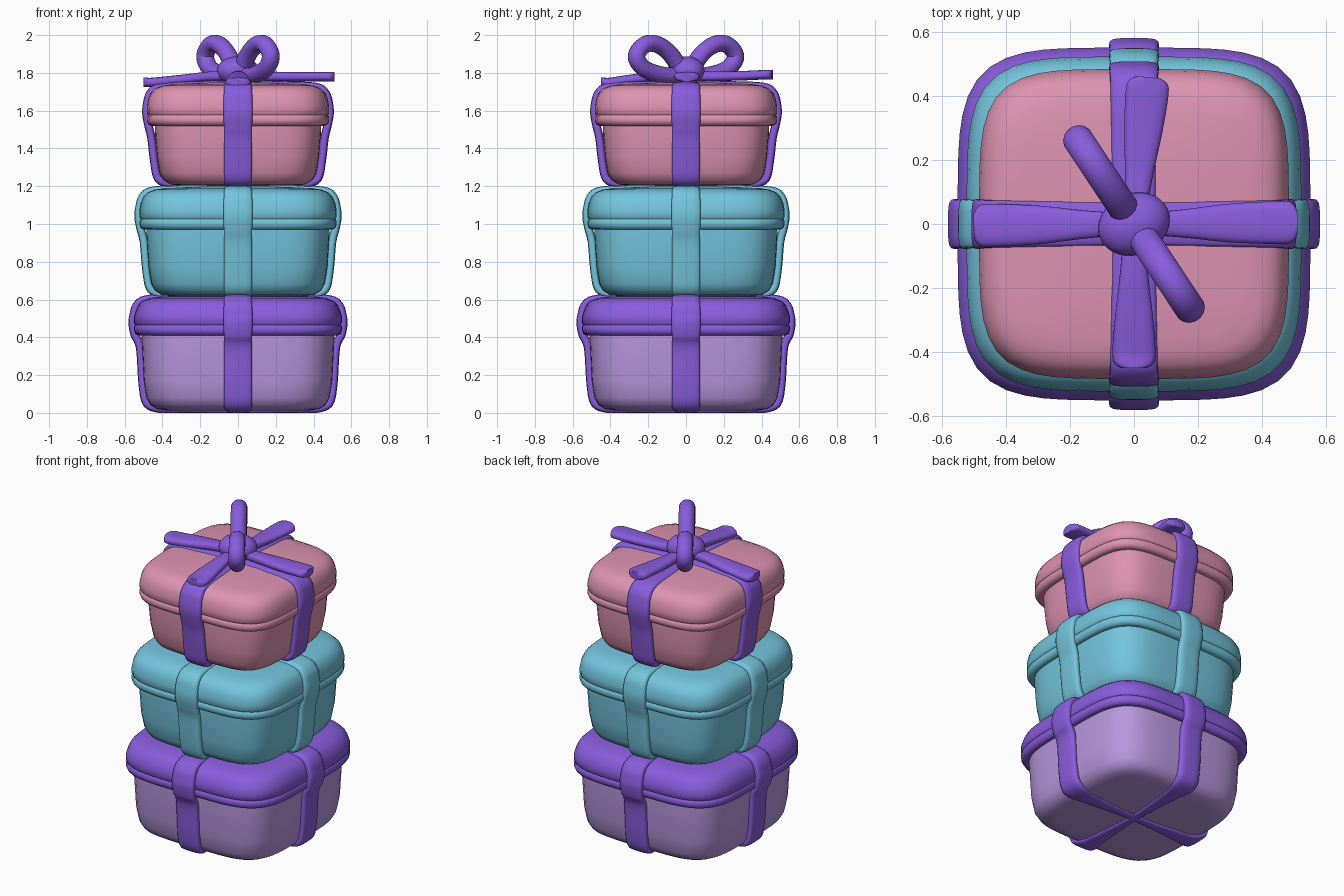
import bpy, bmesh, math
from mathutils import Vector

if "Cube" in bpy.data.objects:
    bpy.data.objects.remove(bpy.data.objects["Cube"])


def material(name, rgb):
    m = bpy.data.materials.new(name)
    lin = [((c / 255 + 0.055) / 1.055) ** 2.4 for c in rgb]
    m.diffuse_color = (*lin, 1)
    m.use_nodes = True
    m.node_tree.nodes["Principled BSDF"].inputs["Base Color"].default_value = m.diffuse_color
    return m


PURPLE = material("purple", (138, 93, 222))
LILAC = material("lilac", (184, 151, 222))
TEAL = material("teal", (116, 197, 221))
PINK = material("pink", (222, 147, 177))


def finish(name, bm, mat, angle=60):
    bmesh.ops.recalc_face_normals(bm, faces=bm.faces)
    me = bpy.data.meshes.new(name)
    bm.to_mesh(me)
    bm.free()
    me.materials.append(mat)
    ob = bpy.data.objects.new(name, me)
    bpy.context.collection.objects.link(ob)
    for p in me.polygons:
        p.use_smooth = True
    bpy.context.view_layer.objects.active = ob
    ob.select_set(True)
    bpy.ops.object.shade_smooth_by_angle(angle=math.radians(angle))
    ob.select_set(False)
    return ob


def skin(bm, rings, closed):
    n = len(rings[0])
    for i in range(len(rings) if closed else len(rings) - 1):
        a, b = rings[i], rings[(i + 1) % len(rings)]
        for j in range(n):
            k = (j + 1) % n
            bm.faces.new((a[j], a[k], b[k], b[j]))
    if not closed:
        bm.faces.new(rings[0])
        bm.faces.new(rings[-1])


def superellipse(a, b, e, n):
    pts = []
    for i in range(n):
        t = 2 * math.pi * (i + 0.5) / n
        c, s = math.cos(t), math.sin(t)
        r = (abs(c) ** e + abs(s) ** e) ** (-1 / e)
        pts.append((a * r * c, b * r * s))
    return pts


def smooth(pts, closed=False, steps=5):
    # Catmull-Rom through the given points
    pts = [Vector(p) for p in pts]
    n = len(pts)
    get = (lambda i: pts[i % n]) if closed else (lambda i: pts[max(0, min(n - 1, i))])
    out = []
    for i in range(n if closed else n - 1):
        p0, p1, p2, p3 = (get(i + k) for k in (-1, 0, 1, 2))
        for s in range(steps):
            t = s / steps
            out.append(0.5 * (2 * p1 + (p2 - p0) * t + (2 * p0 - 5 * p1 + 4 * p2 - p3) * t * t
                              + (3 * p1 - p0 - 3 * p2 + p3) * t ** 3))
    if not closed:
        out.append(pts[-1])
    return out


def loft(name, profile, mat):
    # rounded-square rings following a (half width, z) profile
    bm = bmesh.new()
    rings = [[bm.verts.new((x, y, z)) for x, y in superellipse(w, w, 4.5, 72)]
             for w, z in profile]
    skin(bm, rings, False)
    return finish(name, bm, mat)


def sweep(name, path, direction, section, mat, closed):
    # path of (distance along direction, z, width scale) in an upright plane
    d = Vector(direction).normalized()
    up = Vector((0, 0, 1))
    side = up.cross(d)
    pts = smooth(path, closed)
    n = len(pts)
    bm = bmesh.new()
    rings = []
    for i, p in enumerate(pts):
        q0 = pts[(i - 1) % n] if closed else pts[max(i - 1, 0)]
        q1 = pts[(i + 1) % n] if closed else pts[min(i + 1, n - 1)]
        t = q1 - q0
        nor = (d * t.y - up * t.x).normalized()
        c = d * p.x + up * p.y
        rings.append([bm.verts.new(c + side * a * p.z + nor * b) for a, b in section])
    skin(bm, rings, closed)
    return finish(name, bm, mat)


def gift(label, z0, zl, zt, wb, wl, rb, rl, body, lid, ribbon):
    # box body with soft bottom edge
    loft(label + "_box", [(0.02, z0 + 0.012), (wb - 0.13, z0 + 0.013), (wb - 0.08, z0 + 0.02),
                          (wb - 0.045, z0 + 0.042), (wb - 0.025, z0 + 0.08),
                          (wb - 0.01, z0 + 0.17), (wb, zl - 0.03), (wb, zl + 0.05)], body)
    # pillowy lid with a rim groove
    loft(label + "_lid", [(0.02, zl + 0.02), (wb - 0.03, zl + 0.012), (wl - 0.025, zl), (wl - 0.008, zl + 0.007),
                          (wl, zl + 0.025), (wl, zl + 0.048), (wl - 0.007, zl + 0.056),
                          (wl, zl + 0.066), (wl, zl + 0.1), (wl - 0.007, zt - 0.078),
                          (wl - 0.022, zt - 0.045), (wl - 0.045, zt - 0.022), (wl - 0.08, zt - 0.008),
                          (wl - 0.13, zt), (wl - 0.3, zt + 0.008), (0.02, zt + 0.01)], lid)
    # two ribbons wrapped round the box, crossing underneath
    half = [(rb - 0.2, z0, 0.7), (rb - 0.09, z0 + 0.005, 0.95), (rb - 0.03, z0 + 0.045, 1),
            (rb - 0.008, z0 + 0.15, 1), (rb + 0.005, zl - 0.07, 1), (rl - 0.012, zl - 0.005, 1),
            (rl, zl + 0.06, 1.03), (rl - 0.004, zt - 0.1, 1.03), (rl - 0.025, zt - 0.035, 1),
            (rl - 0.085, zt + 0.006, 0.98), (rl - 0.25, zt + 0.016, 0.95)]
    path = ([(0, z0, 0.35)] + half + [(0, zt + 0.02, 0.9)]
            + [(-x, z, s) for x, z, s in reversed(half)])
    # section hangs inward from the outer path
    section = [(a, b + 0.022) for a, b in superellipse(0.075, 0.022, 4, 20)]
    for nm, d in (("side", (1, 0, 0)), ("front", (0, 1, 0))):
        sweep(f"{label}_{nm}_ribbon", [(x, z, s) for x, z, s in reversed(path)], d,
              section, ribbon, True)


gift("bottom", 0.0, 0.41, 0.615, 0.51, 0.55, 0.535, 0.58, LILAC, PURPLE, PURPLE)
gift("middle", 0.605, 0.97, 1.19, 0.485, 0.522, 0.515, 0.548, TEAL, TEAL, TEAL)
gift("top", 1.19, 1.52, 1.74, 0.44, 0.483, 0.475, 0.507, PINK, PINK, PURPLE)

# flat bow tails lying on the top lid: direction, length, end height
tail_section = superellipse(0.067, 0.025, 3, 20)
tails = [("right", (1, 0.01, 0), 0.51, 1.78), ("left", (-1, -0.01, 0), 0.5, 1.75),
         ("back", (0.1, 1, 0), 0.46, 1.79), ("front", (0.0, -1, 0), 0.45, 1.75)]
for nm, d, length, z in tails:
    sweep(f"bow_tail_{nm}", [(0.02, 1.785, 0.5), (0.15, 1.782, 0.65), (0.3, (1.78 + z) / 2, 0.9),
                             (length - 0.05, z, 1.0), (length - 0.015, z, 0.9), (length, z, 0.55)],
          d, tail_section, PURPLE, False)

# two upright bow loops on the diagonal
loop = [(0.04, 1.82, 1), (0.10, 1.90, 1), (0.18, 1.95, 1), (0.26, 1.95, 1),
        (0.315, 1.89, 1), (0.27, 1.825, 1), (0.16, 1.79, 1), (0.05, 1.785, 1)]
for nm, s in (("front", 1), ("back", -1)):
    sweep(f"bow_loop_{nm}", loop, (0.55 * s, -0.83 * s, 0),
          superellipse(0.048, 0.045, 2, 16), PURPLE, True)

# knot
bm = bmesh.new()
bmesh.ops.create_uvsphere(bm, u_segments=32, v_segments=16, radius=1)
for v in bm.verts:
    v.co = Vector((v.co.x * 0.115, v.co.y * 0.095, v.co.z * 0.078 + 1.81))
knot = finish("bow_knot", bm, PURPLE)
knot.rotation_euler.z = math.radians(25)
